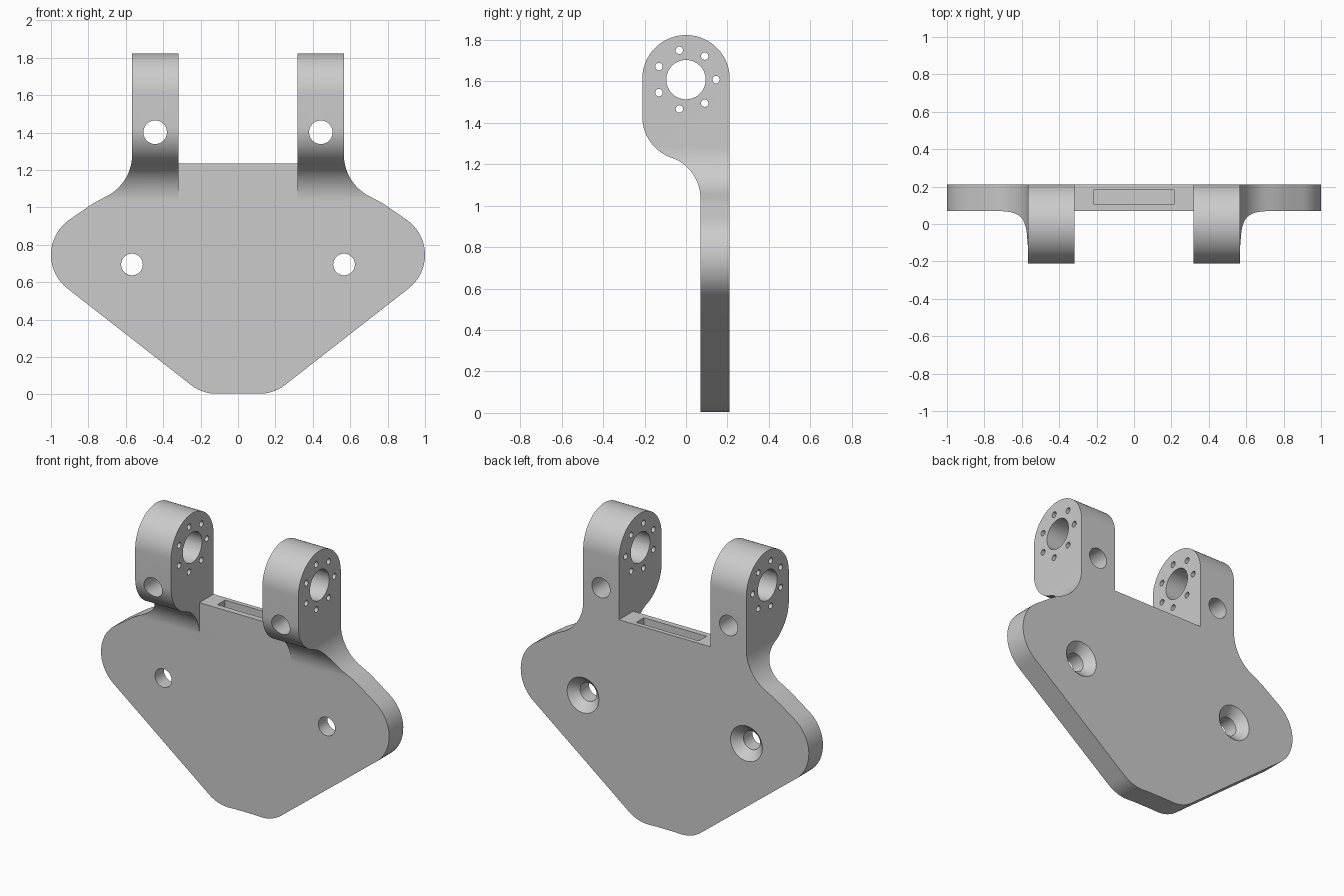
import bpy, bmesh, math
from mathutils import Vector, Matrix

if "Cube" in bpy.data.objects:
    bpy.data.objects.remove(bpy.data.objects["Cube"], do_unlink=True)

grey = bpy.data.materials.new("light grey")
grey.use_nodes = True
COLOUR = (0.6, 0.6, 0.6, 1)
grey.diffuse_color = COLOUR
grey.node_tree.nodes["Principled BSDF"].inputs["Base Color"].default_value = COLOUR


def finish(bm, name):
    bmesh.ops.remove_doubles(bm, verts=bm.verts, dist=0.0005)
    bmesh.ops.recalc_face_normals(bm, faces=bm.faces)
    mesh = bpy.data.meshes.new(name)
    bm.to_mesh(mesh)
    bm.free()
    ob = bpy.data.objects.new(name, mesh)
    bpy.context.collection.objects.link(ob)
    mesh.materials.append(grey)
    return ob


def prism(name, points, axis, lo, hi):
    """Extrude a side-on outline along the x or y axis."""
    bm = bmesh.new()
    place = (lambda u, v: (lo, u, v)) if axis == 'X' else (lambda u, v: (u, lo, v))
    face = bm.faces.new([bm.verts.new(place(u, v)) for u, v in points])
    new = bmesh.ops.extrude_face_region(bm, geom=[face])["geom"]
    shift = Vector((hi - lo, 0, 0)) if axis == 'X' else Vector((0, hi - lo, 0))
    bmesh.ops.translate(bm, vec=shift, verts=[g for g in new if isinstance(g, bmesh.types.BMVert)])
    return finish(bm, name)


def rod(name, axis, centre, r1, r2, length, sides=48):
    """Cylinder or cone along x or y; r2 is the radius at the far + end."""
    turn = Matrix.Rotation(math.pi / 2, 4, 'Y') if axis == 'X' else Matrix.Rotation(-math.pi / 2, 4, 'X')
    bm = bmesh.new()
    bmesh.ops.create_cone(bm, cap_ends=True, segments=sides, radius1=r1, radius2=r2,
                          depth=length, matrix=Matrix.Translation(centre) @ turn)
    return finish(bm, name)


def arc(cu, cv, r, a0, a1, n):
    angles = [math.radians(a0 + (a1 - a0) * i / n) for i in range(n + 1)]
    return [(cu + r * math.cos(a), cv + r * math.sin(a)) for a in angles]


def rounded(corners, n=16):
    """Round each corner (u, v, radius) of an open path."""
    out = []
    for i, (u, v, r) in enumerate(corners):
        p = Vector((u, v))
        if r == 0:
            out.append((u, v))
            continue
        a = (Vector(corners[i - 1][:2]) - p).normalized()
        b = (Vector(corners[i + 1][:2]) - p).normalized()
        half = a.angle(b) / 2
        c = p + (a + b).normalized() * r / math.sin(half)
        start = p + a * r / math.tan(half) - c
        end = p + b * r / math.tan(half) - c
        sweep = math.pi - 2 * half
        for k in range(n + 1):
            t = k / n
            d = (start * math.sin((1 - t) * sweep) + end * math.sin(t * sweep)) / math.sin(sweep)
            out.append(tuple(c + d))
    return out


def boolean(target, tool, operation='DIFFERENCE'):
    tool.hide_render = True
    mod = target.modifiers.new("cut", 'BOOLEAN')
    mod.operation, mod.solver, mod.object = operation, 'EXACT', tool
    bpy.context.view_layer.objects.active = target
    bpy.ops.object.modifier_apply(modifier=mod.name)
    bpy.data.objects.remove(tool, do_unlink=True)


# Front outline: shield-shaped plate flaring up into the lugs
half = rounded([(0.07, 0.006, 0), (0.186, 0, 0.22), (1.157, 0.758, 0.228),
                (0.77, 1.025, 0.5), (0.566, 1.13, 0.25), (0.566, 2.0, 0)])
outline = half + [(-x, z) for x, z in reversed(half)]
bracket = prism("mounting_bracket", outline, 'Y', -0.4, 0.4)

# Side profile: thin plate sweeping forward into round-topped lugs
BORE_Z = 1.612
side = [(0.07, -0.2), (0.21, -0.2)]
side += arc(0, BORE_Z, 0.211, 0, 180, 48)
side += arc(0, 1.43, 0.211, 180, 250.5, 20)
side += arc(-0.14, 1.034, 0.21, 70.5, 0, 20)
boolean(bracket, prism("side_profile", side, 'X', -1.2, 1.2), 'INTERSECT')

# Gap between the two lugs, leaving the plate behind it
gap = [(-0.5, 0.9), (0.07, 0.9), (0.07, 1.235), (0.5, 1.235), (0.5, 2.2), (-0.5, 2.2)]
boolean(bracket, prism("lug_gap", gap, 'X', -0.317, 0.317))

# Slot in the plate's top edge
slot = [(0.107, 1.08), (0.183, 1.08), (0.183, 1.4), (0.107, 1.4)]
boolean(bracket, prism("top_slot", slot, 'X', -0.217, 0.217))

# Main bore and its ring of seven small holes through both lugs
boolean(bracket, rod("main_bore", 'X', (0, 0, BORE_Z - 0.004), 0.095, 0.095, 3))
for i in range(7):
    a = math.tau * i / 7
    spot = (0, 0.145 * math.cos(a), BORE_Z - 0.004 + 0.145 * math.sin(a))
    boolean(bracket, rod("ring_hole", 'X', spot, 0.018, 0.018, 3, 20))

# Cross holes in the lugs, countersunk screw holes in the plate
for s in (-1, 1):
    boolean(bracket, rod("lug_hole", 'Y', (s * 0.443, 0, 1.402), 0.063, 0.063, 1))
    boolean(bracket, rod("screw_hole", 'Y', (s * 0.567, 0, 0.695), 0.058, 0.058, 1))
    boolean(bracket, rod("countersink", 'Y', (s * 0.567, 0.19, 0.695), 0.05, 0.13, 0.08))

# Smooth curves, crisp edges
bpy.ops.object.select_all(action='DESELECT')
bracket.select_set(True)
bpy.context.view_layer.objects.active = bracket
bpy.ops.object.shade_smooth_by_angle(angle=math.radians(30))
